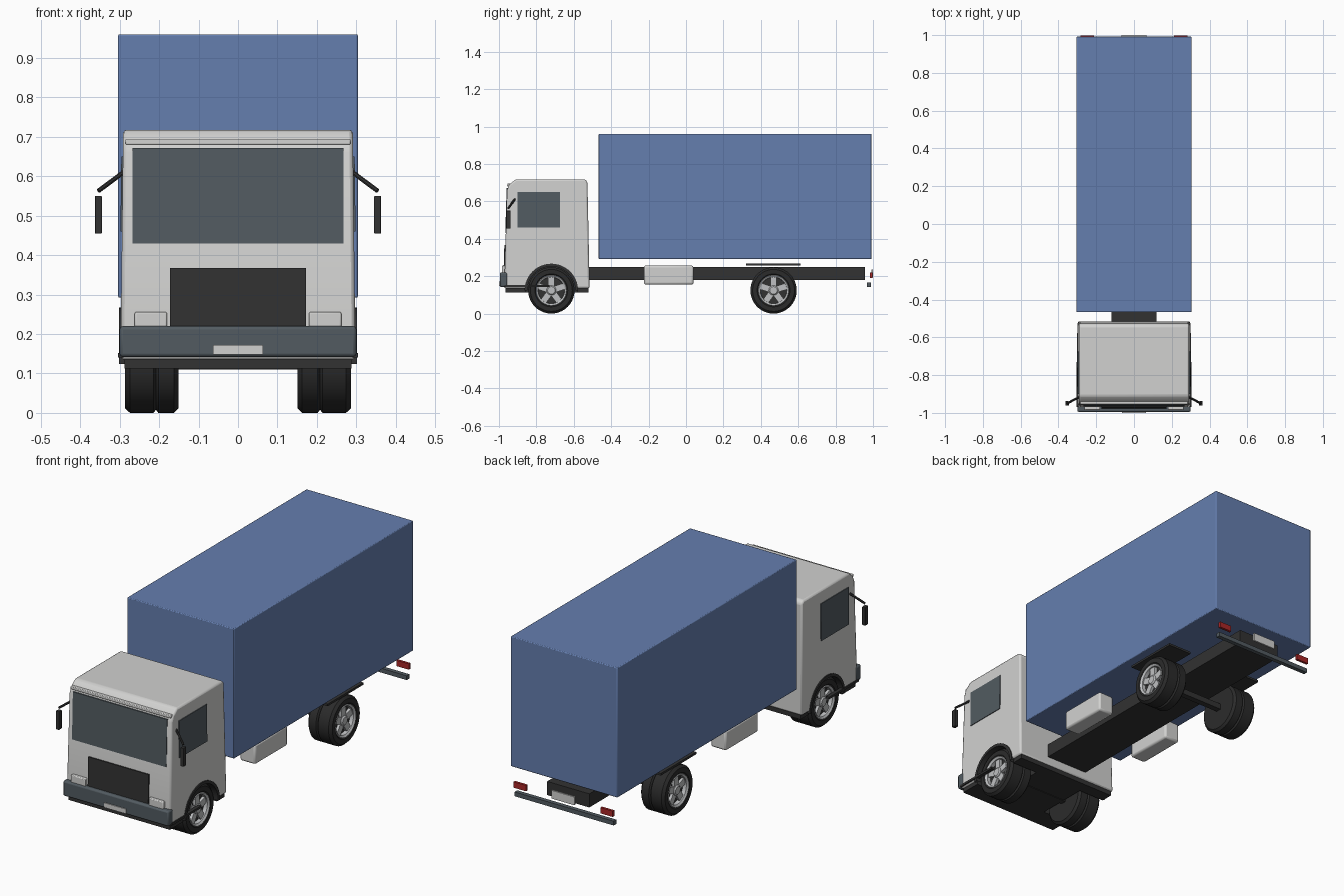
import bpy
import bmesh
from math import sin, cos, pi, radians
from mathutils import Matrix, Vector

old = bpy.data.objects.get("Cube")
if old:
    bpy.data.objects.remove(old, do_unlink=True)


def material(name, r, g, b):
    m = bpy.data.materials.new(name)
    m.use_nodes = True
    m.diffuse_color = (r, g, b, 1)
    m.node_tree.nodes["Principled BSDF"].inputs["Base Color"].default_value = (r, g, b, 1)
    return m


BLUE = material("cargo blue", 0.13, 0.21, 0.43)
WHITE = material("cab light grey", 0.64, 0.64, 0.63)
GLASS = material("slate glass", 0.085, 0.105, 0.12)
BLACK = material("dark frame", 0.032, 0.032, 0.032)
RUBBER = material("tyre rubber", 0.024, 0.024, 0.024)
SILVER = material("rim silver", 0.52, 0.53, 0.54)
RED = material("tail light red", 0.4, 0.02, 0.02)


def finish(name, bm, mat, bevel=0, smooth=True):
    bmesh.ops.recalc_face_normals(bm, faces=bm.faces)
    me = bpy.data.meshes.new(name)
    bm.to_mesh(me)
    bm.free()
    me.materials.append(mat)
    ob = bpy.data.objects.new(name, me)
    bpy.context.collection.objects.link(ob)
    bpy.ops.object.select_all(action='DESELECT')
    ob.select_set(True)
    bpy.context.view_layer.objects.active = ob
    if bevel:
        mod = ob.modifiers.new("soft edges", 'BEVEL')
        mod.width, mod.segments = bevel, 2
    if smooth:
        bpy.ops.object.shade_smooth_by_angle(angle=radians(35))
    return ob


def box(name, x, y, z, mat, bevel=0, warp=None):
    """Box between pairs of limits, optionally warped per vertex."""
    bm = bmesh.new()
    bmesh.ops.create_cube(bm, size=1)
    for v in bm.verts:
        v.co = Vector([a + (b - a) * (c + 0.5) for (a, b), c in zip((x, y, z), v.co)])
        if warp:
            warp(v.co)
    return finish(name, bm, mat, bevel)


def both(name, x, y, z, mat, bevel=0, warp=None):
    """Same box on the left (+x) and on the right (-x)."""
    for side, s in (("left", 1), ("right", -1)):
        box(f"{side}_{name}", sorted((x[0] * s, x[1] * s)), y, z, mat, bevel, warp)


def lathe(name, profile, centre, s, mat, steps=40, arc=2 * pi):
    """Turn (radius, outward x) points about the x axis."""
    bm = bmesh.new()
    vs = [bm.verts.new((s * x, r, 0)) for r, x in profile]
    es = [bm.edges.new(p) for p in zip(vs, vs[1:])]
    bmesh.ops.spin(bm, geom=vs + es, cent=(0, 0, 0), axis=(1, 0, 0), angle=arc, steps=steps)
    bmesh.ops.remove_doubles(bm, verts=bm.verts, dist=1e-5)
    bmesh.ops.translate(bm, verts=bm.verts, vec=centre)
    return finish(name, bm, mat)


# Cab leans back slightly at the front and narrows towards the roof
def front_lean(co):
    co.y += 0.03 * (co.z - 0.14)


def side_lean(co):
    co.x *= 1 - 0.04 * (co.z - 0.14)


AXLES = {"front": -0.72, "rear": 0.468}
RADIUS = 0.124

# Cab body from a side profile
outline = [(-0.972, 0.135), (-0.957, 0.66), (-0.945, 0.69), (-0.91, 0.718),
           (-0.54, 0.718), (-0.527, 0.705), (-0.515, 0.135)]
bm = bmesh.new()
face = bm.faces.new([bm.verts.new((-0.298, y, z)) for y, z in outline])
ext = bmesh.ops.extrude_face_region(bm, geom=[face])["geom"]
for v in ext:
    if isinstance(v, bmesh.types.BMVert):
        v.co.x = 0.298
for v in bm.verts:
    side_lean(v.co)
cab = finish("cab_body", bm, WHITE, bevel=0.01)
base = box("cab_floor", (-0.288, 0.288), (-0.965, -0.52), (0.113, 0.137), BLACK)

# Wheel arches cut out of cab and floor
bm = bmesh.new()
for s in (-1, 1):
    place = Matrix.Translation((s * 0.24, AXLES["front"], RADIUS)) @ Matrix.Rotation(pi / 2, 4, 'Y')
    bmesh.ops.create_cone(bm, cap_ends=True, segments=48, radius1=0.138, radius2=0.138,
                          depth=0.2, matrix=place)
cutter = finish("arch_cutter", bm, BLACK, smooth=False)
cutter.hide_render = True
for ob in (cab, base):
    bpy.context.view_layer.objects.active = ob
    cut = ob.modifiers.new("arches", 'BOOLEAN')
    cut.operation, cut.solver, cut.object = 'DIFFERENCE', 'EXACT', cutter
    cut.material_mode = 'TRANSFER'
    for mod in list(ob.modifiers):
        bpy.ops.object.modifier_apply(modifier=mod.name)
bpy.data.objects.remove(cutter, do_unlink=True)
for s, side in ((1, "left"), (-1, "right")):
    rim = [(0.128, 0.2), (0.128, 0.302), (0.143, 0.302), (0.143, 0.2), (0.128, 0.2)]
    lathe(f"{side}_arch_trim", rim, (0, AXLES["front"], RADIUS), s, BLACK, 24, pi)

# Cab front: windscreen, header strip, grille, headlights, bumper and plate
box("windscreen", (-0.268, 0.268), (-0.975, -0.966), (0.43, 0.672), GLASS, 0, front_lean)
box("header_strip", (-0.285, 0.285), (-0.972, -0.94), (0.68, 0.695), WHITE, 0.003, front_lean)
box("grille", (-0.172, 0.172), (-0.978, -0.969), (0.218, 0.368), BLACK, 0, front_lean)
both("headlight", (0.18, 0.262), (-0.985, -0.965), (0.2, 0.256), WHITE, 0.004)
box("front_bumper", (-0.3, 0.3), (-0.995, -0.955), (0.142, 0.22), GLASS, 0.008)
both("bumper_strip", (0.285, 0.304), (-0.97, -0.73), (0.141, 0.152), BLACK)
box("front_plate", (-0.063, 0.063), (-1.0, -0.993), (0.148, 0.172), WHITE)

# Cab sides: windows and mirrors
both("side_window", (0.294, 0.302), (-0.9, -0.675), (0.46, 0.65), GLASS, 0, side_lean)
both("mirror", (0.345, 0.363), (-0.962, -0.938), (0.455, 0.55), BLACK, 0.002)
for s, side in ((1, "left"), (-1, "right")):
    a, b = Vector((s * 0.288, -0.915, 0.612)), Vector((s * 0.354, -0.95, 0.563))
    place = Matrix.Translation((a + b) / 2) @ (b - a).to_track_quat('Z', 'Y').to_matrix().to_4x4()
    bm = bmesh.new()
    bmesh.ops.create_cone(bm, cap_ends=True, segments=8, radius1=0.006, radius2=0.006,
                          depth=(b - a).length, matrix=place)
    finish(f"{side}_mirror_arm", bm, BLACK)

# Cargo box, chassis, tanks and rear mudguards
box("cargo_box", (-0.304, 0.304), (-0.467, 0.992), (0.292, 0.96), BLUE, 0.004)
box("chassis", (-0.12, 0.12), (-0.55, 0.957), (0.18, 0.25), BLACK)
both("tank", (0.168, 0.255), (-0.225, 0.04), (0.155, 0.257), WHITE, 0.01)
both("mudguard", (0.15, 0.285), (0.322, 0.612), (0.256, 0.267), BLACK)

# Rear bar, lights and plate
box("rear_bar", (-0.282, 0.282), (0.968, 0.99), (0.143, 0.165), GLASS)
both("tail_light", (0.212, 0.282), (0.985, 0.998), (0.19, 0.22), RED)
box("rear_plate", (-0.065, 0.065), (0.991, 1.0), (0.193, 0.235), WHITE)

# Paired wheels with five-spoke rims
tyre = [(0.082, 0.282), (0.088, 0.287), (0.112, 0.287), (RADIUS, 0.274), (RADIUS, 0.214),
        (0.116, 0.208), (RADIUS, 0.202), (RADIUS, 0.162), (0.112, 0.151), (0, 0.151)]
ring = [(0.07, 0.26), (0.071, 0.28), (0.08, 0.286), (0.084, 0.28)]
hub = [(0, 0.282), (0.02, 0.282), (0.026, 0.276), (0.026, 0.255)]
for axle, y in AXLES.items():
    for s, side in ((1, "left"), (-1, "right")):
        label, centre = f"{axle}_{side}", (0, y, RADIUS)
        lathe(label + "_tyres", tyre, centre, s, RUBBER)
        lathe(label + "_rim_ring", ring, centre, s, SILVER)
        lathe(label + "_hub", hub, centre, s, SILVER, 20)
        lathe(label + "_rim_back", [(0, 0.257), (0.083, 0.257)], centre, s, BLACK)
        bm = bmesh.new()
        for i in range(5):
            place = (Matrix.Translation((s * 0.267, y, RADIUS))
                     @ Matrix.Rotation(i * 2 * pi / 5, 4, 'X')
                     @ Matrix.Translation((0, 0, 0.044))
                     @ Matrix.Diagonal((0.014, 0.034, 0.062, 1)))
            bmesh.ops.create_cube(bm, size=1, matrix=place)
        finish(label + "_spokes", bm, SILVER)
    box(axle + "_axle", (-0.16, 0.16), (y - 0.015, y + 0.015), (0.11, 0.14), BLACK)
